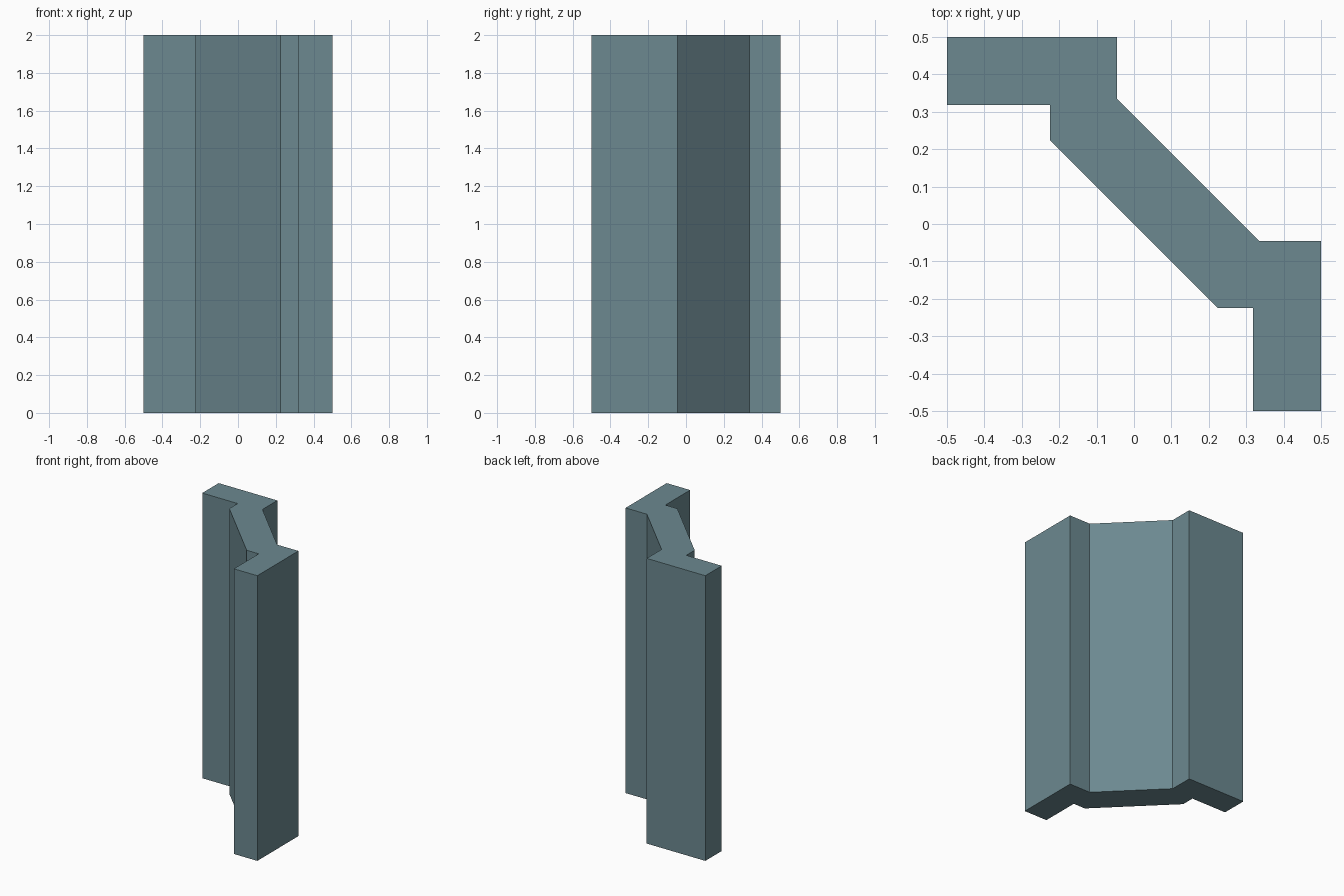
import bpy
import bmesh

HEIGHT = 2.0

# Remove the default cube
cube = bpy.data.objects.get("Cube")
if cube:
    bpy.data.objects.remove(cube, do_unlink=True)

# Blue-grey paint
paint = bpy.data.materials.new("blue_grey")
paint.use_nodes = True
paint.diffuse_color = (0.15, 0.25, 0.28, 1)
paint.node_tree.nodes["Principled BSDF"].inputs["Base Color"].default_value = paint.diffuse_color

# Half of the wall outline; the other half is its reflection across the line x = y
inner_half = [(0.225, -0.225), (0.318, -0.225), (0.318, -0.5)]
outer_half = [(0.5, -0.5), (0.5, -0.045), (0.335, -0.045)]


def reflected(points):
    return [(y, x) for x, y in reversed(points)]


half = inner_half + outer_half
outline = half + reflected(half)

# Extrude the outline into an upright wall section
bm = bmesh.new()
base = bm.faces.new([bm.verts.new((x, y, 0)) for x, y in outline])
result = bmesh.ops.extrude_face_region(bm, geom=[base], use_keep_orig=True)
top = [g for g in result["geom"] if isinstance(g, bmesh.types.BMVert)]
bmesh.ops.translate(bm, verts=top, vec=(0, 0, HEIGHT))
bmesh.ops.recalc_face_normals(bm, faces=bm.faces)

mesh = bpy.data.meshes.new("angled_corner_wall")
bm.to_mesh(mesh)
bm.free()
mesh.materials.append(paint)
wall = bpy.data.objects.new("angled_corner_wall", mesh)
bpy.context.collection.objects.link(wall)
